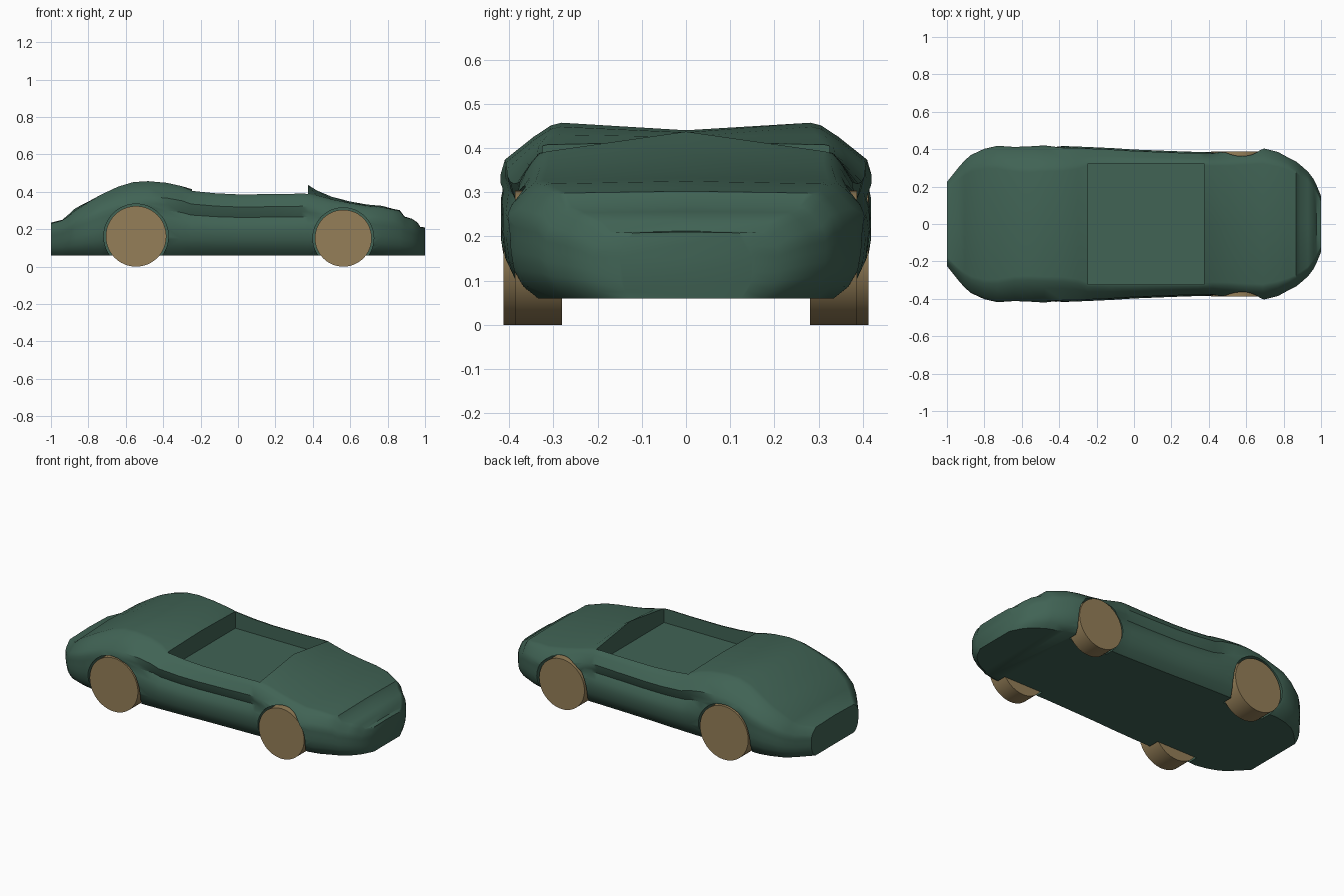
import bpy, bmesh, math
from mathutils import Matrix

if "Cube" in bpy.data.objects:
    bpy.data.objects.remove(bpy.data.objects["Cube"])


def material(name, rgb):
    m = bpy.data.materials.new(name)
    m.diffuse_color = (*rgb, 1)
    m.use_nodes = True
    m.node_tree.nodes["Principled BSDF"].inputs["Base Color"].default_value = m.diffuse_color
    return m


GREEN = material("dark_green", (0.052, 0.125, 0.09))
TAN = material("tan", (0.30, 0.212, 0.098))


def make_object(name, bm, mat):
    bmesh.ops.recalc_face_normals(bm, faces=bm.faces)
    me = bpy.data.meshes.new(name)
    bm.to_mesh(me)
    bm.free()
    me.materials.append(mat)
    ob = bpy.data.objects.new(name, me)
    bpy.context.collection.objects.link(ob)
    return ob


def activate(ob):
    bpy.ops.object.select_all(action='DESELECT')
    ob.select_set(True)
    bpy.context.view_layer.objects.active = ob


def add_cylinder(bm, x, y0, y1, z, r):
    mat = Matrix.Translation((x, (y0 + y1) / 2, z)) @ Matrix.Rotation(math.pi / 2, 4, 'X')
    bmesh.ops.create_cone(bm, cap_ends=True, segments=48, radius1=r, radius2=r,
                          depth=abs(y1 - y0), matrix=mat)


# Body stations: x, half width, top height at centre, top height at edge, edge ratio
STATIONS = [
    (-1.00, .225, .235, .230, .80), (-.94, .300, .250, .248, .80),
    (-.905, .340, .280, .272, .79), (-.87, .370, .312, .302, .78),
    (-.80, .402, .348, .345, .76), (-.73, .418, .382, .386, .73),
    (-.64, .412, .420, .428, .70), (-.56, .415, .436, .452, .69),
    (-.48, .420, .440, .457, .69), (-.38, .418, .435, .448, .70),
    (-.30, .416, .425, .430, .73), (-.25, .414, .415, .408, .78),
    (-.12, .408, .394, .394, .80), (.00, .400, .388, .388, .82),
    (.20, .392, .390, .390, .83), (.34, .387, .395, .393, .84),
    (.374, .386, .437, .392, .84), (.42, .386, .408, .382, .83),
    (.50, .392, .374, .360, .82), (.60, .400, .348, .340, .82),
    (.69, .405, .332, .326, .82), (.77, .385, .325, .319, .82),
    (.825, .355, .310, .306, .84), (.865, .335, .302, .298, .84),
    (.89, .315, .268, .266, .84), (.93, .280, .256, .254, .84),
    (.96, .240, .236, .234, .82), (.975, .210, .212, .210, .82),
    (1.00, .150, .210, .208, .80)]
BASE = 0.06


def section(x, w, zc, zt, edge):
    # Side groove only between the wheels
    g = max(0.0, min(1.0, (0.47 - abs(x - 0.01)) / 0.15))
    e = w * edge
    half = [(.83 * w, 0), (.92 * w, .10), (.98 * w, .24), ((1 - .005 * g) * w, .40),
            ((1 - .02 * g) * w, .52), ((1 - .075 * g) * w, .62),
            ((1 - .045 * g) * w, .70), (.975 * w, .79),
            (e + .42 * (w - e), .92), (e + .12 * (w - e), .985), (e * .97, 1)]
    pts = [(y, BASE + f * (zt - BASE)) for y, f in half]
    return pts + [(0, zc)] + [(-y, z) for y, z in reversed(pts)]


# Lofted body shell
bm = bmesh.new()
rings = [[bm.verts.new((s[0], y, z)) for y, z in section(*s)] for s in STATIONS]
n = len(rings[0])
for a, b in zip(rings, rings[1:]):
    for i in range(n):
        j = (i + 1) % n
        bm.faces.new((a[i], a[j], b[j], b[i]))
bm.faces.new(rings[0])
bm.faces.new(rings[-1])
body = make_object("car_body", bm, GREEN)

# Wheels: x, centre height, radius, inner y, outer y
WHEELS = {"rear": (-.545, .162, .162, .285, .413), "front": (.563, .152, .152, .28, .387)}

# Cutter for cockpit opening and wheel arches
bm = bmesh.new()
x0, x1, floor = -.245, .374, .305
bmesh.ops.create_cube(bm, size=1, matrix=Matrix.Translation(((x0 + x1) / 2, 0, floor + .25))
                      @ Matrix.Diagonal((x1 - x0, .648, .5, 1)))
for x, z, r, yi, yo in WHEELS.values():
    for side in (-1, 1):
        add_cylinder(bm, x, side * (yi - .005), side * .55, z, r + .011)
cutter = make_object("cutter", bm, GREEN)
cutter.hide_render = True

activate(body)
mod = body.modifiers.new("openings", 'BOOLEAN')
mod.operation = 'DIFFERENCE'
mod.solver = 'EXACT'
mod.object = cutter
bpy.ops.object.modifier_apply(modifier=mod.name)
bpy.data.objects.remove(cutter)
activate(body)
bpy.ops.object.shade_smooth_by_angle(angle=math.radians(38))

# Solid disc wheels
for name, (x, z, r, yi, yo) in WHEELS.items():
    for label, side in (("right", -1), ("left", 1)):
        bm = bmesh.new()
        add_cylinder(bm, x, side * yi, side * yo, z, r)
        wheel = make_object(f"{name}_{label}_wheel", bm, TAN)
        activate(wheel)
        bpy.ops.object.shade_smooth_by_angle(angle=math.radians(30))
